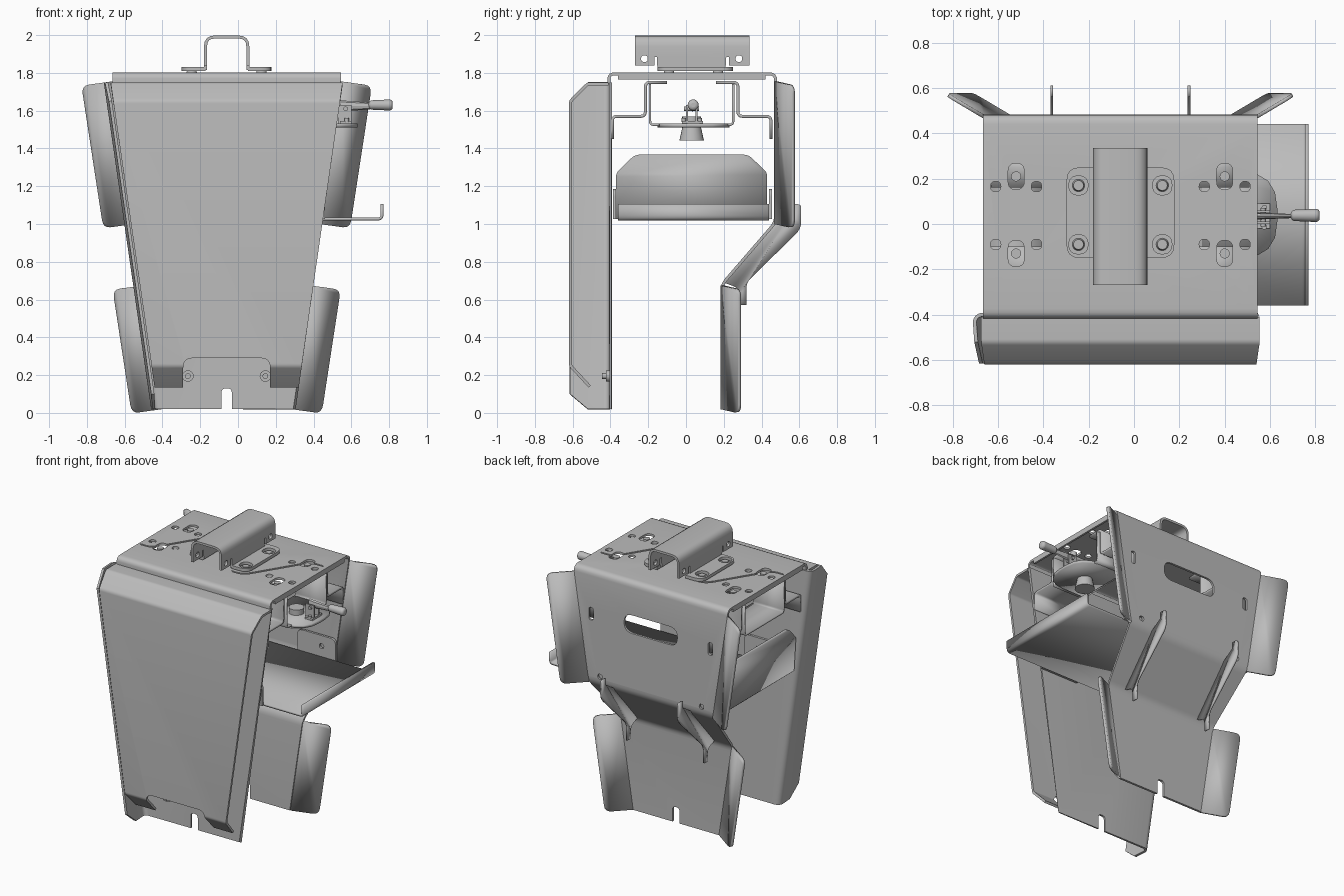
import bpy, bmesh, math
from mathutils import Vector

if "Cube" in bpy.data.objects:
    bpy.data.objects.remove(bpy.data.objects["Cube"])

grey = bpy.data.materials.new("plain grey metal")
grey.use_nodes = True
grey.diffuse_color = (0.5, 0.5, 0.5, 1)
grey.node_tree.nodes["Principled BSDF"].inputs["Base Color"].default_value = grey.diffuse_color

CX = -0.06          # centre line of the body
T = 0.016           # sheet thickness
parts = []


def fillet(pts, radii, closed, steps=4):
    """Round the corners of a path; radii is one number or one per point."""
    pts = [Vector(p) for p in pts]
    n = len(pts)
    radii = radii if isinstance(radii, list) else [radii] * n
    out = []
    for i, p in enumerate(pts):
        if radii[i] == 0 or (not closed and i in (0, n - 1)):
            out.append(p)
            continue
        a, b = pts[i - 1] - p, pts[(i + 1) % n] - p
        a = p + a.normalized() * min(radii[i], a.length * 0.49)
        b = p + b.normalized() * min(radii[i], b.length * 0.49)
        for k in range(steps + 1):
            t = k / steps
            out.append(a * (1 - t) ** 2 + p * 2 * t * (1 - t) + b * t * t)
    return out


def finish(name, bm, thick=0):
    bmesh.ops.recalc_face_normals(bm, faces=bm.faces)
    me = bpy.data.meshes.new(name)
    bm.to_mesh(me)
    bm.free()
    ob = bpy.data.objects.new(name, me)
    bpy.context.collection.objects.link(ob)
    me.materials.append(grey)
    if thick:
        mod = ob.modifiers.new("thickness", 'SOLIDIFY')
        mod.thickness, mod.offset = thick, 0
    parts.append(ob)
    return ob


def plate(name, pts, radii=0, thick=T):
    bm = bmesh.new()
    bm.faces.new([bm.verts.new(p) for p in fillet(pts, radii, True)])
    return finish(name, bm, thick)


def strip(name, pts, half, centre=CX, axis='x', r=0.035, thick=T):
    """Bent sheet: a profile (u, z) swept along an axis; half width may vary with z."""
    bm = bmesh.new()
    rows = []
    for u, z in fillet(pts, r, False):
        h = half(z) if callable(half) else half
        ends = (centre - h, centre + h)
        rows.append([bm.verts.new((e, u, z) if axis == 'x' else (u, e, z)) for e in ends])
    for a, b in zip(rows, rows[1:]):
        bm.faces.new((a[0], a[1], b[1], b[0]))
    return finish(name, bm, thick)


def cut(ob, holes, depth=0.06):
    """Cut rounded rectangles (axis, centre, width, height, radius) or outlines through a part."""
    bm = bmesh.new()
    for axis, c, w, h, r in holes:
        if isinstance(w, list):
            loop = [Vector(p) for p in w]
        else:
            w, h = w / 2, h / 2
            loop = fillet([(-w, -h), (w, -h), (w, h), (-w, h)], r, True, 5)
        to3 = {'x': lambda p, d: (d, p.x, p.y), 'y': lambda p, d: (p.x, d, p.y),
               'z': lambda p, d: (p.x, p.y, d)}[axis]
        lo, hi = [[bm.verts.new(Vector(c) + Vector(to3(p, d))) for p in loop] for d in (-depth, depth)]
        bm.faces.new(lo)
        bm.faces.new(hi)
        for i in range(len(loop)):
            j = (i + 1) % len(loop)
            bm.faces.new((lo[i], lo[j], hi[j], hi[i]))
    cutter = finish("cutter", bm)
    parts.remove(cutter)
    cutter.hide_render = True
    mod = ob.modifiers.new("holes", 'BOOLEAN')
    mod.object, mod.operation, mod.solver = cutter, 'DIFFERENCE', 'EXACT'
    bpy.context.view_layer.update()
    dg = bpy.context.evaluated_depsgraph_get()
    me = bpy.data.meshes.new_from_object(ob.evaluated_get(dg))
    ob.modifiers.clear()
    ob.data = me
    bpy.data.objects.remove(cutter)


def cyl(name, loc, r1, r2, depth, axis='z', seg=24):
    bm = bmesh.new()
    bmesh.ops.create_cone(bm, cap_ends=True, segments=seg, radius1=r1, radius2=r2, depth=depth)
    ob = finish(name, bm)
    ob.location = loc
    ob.rotation_euler = {'z': (0, 0, 0), 'x': (0, math.pi / 2, 0), 'y': (math.pi / 2, 0, 0)}[axis]
    return ob


def box(name, lo, hi):
    bm = bmesh.new()
    bmesh.ops.create_cube(bm, size=1)
    for v in bm.verts:
        v.co = [a if c < 0 else b for c, a, b in zip(v.co, lo, hi)]
    return finish(name, bm)


# Front tray: tapered panel with forward side flanges
def tray_half(z):
    return 0.645 - 0.145 * (1.75 - z)


bm = bmesh.new()
base = {(s, z): bm.verts.new((CX + s * tray_half(z), -0.4, z)) for s in (-1, 1) for z in (0.02, 1.75)}
bm.faces.new([base[k] for k in ((-1, 0.02), (1, 0.02), (1, 1.75), (-1, 1.75))])
for s in (-1, 1):
    rim = [(-0.52, 1.75), (-0.615, 1.65), (-0.615, 0.1), (-0.52, 0.02)]
    rim = [bm.verts.new((CX + s * (tray_half(z) + 0.07 * (y + 0.4)), y, z)) for y, z in rim]
    bm.faces.new([base[s, 0.02], base[s, 1.75]] + rim)
bends = [e for e in bm.edges if len(e.link_faces) == 2]
bmesh.ops.bevel(bm, geom=bends, offset=0.035, segments=4, profile=0.5, affect='EDGES')
tray = finish("front_tray", bm, T)
notch = ('y', (CX, -0.4, 0.04), 0.055, 0.18, 0.025)
cut(tray, [notch])

# Front cover with angled top and bottom edges
cover = strip("front_cover", [(-0.41, 1.742), (-0.52, 1.742), (-0.612, 1.65), (-0.612, 0.25), (-0.51, 0.14)],
              lambda z: tray_half(z) - 0.03, r=0.012)
cut(cover, [('y', (CX, -0.58, 0.14), 0.46, 0.3, 0.05)], 0.12)
for s in (-1, 1):
    cyl("cover_bolt", (CX + s * 0.205, -0.413, 0.195), 0.03, 0.03, 0.02, 'y')
    cyl("cover_bolt_tip", (CX + s * 0.205, -0.43, 0.195), 0.015, 0.015, 0.03, 'y')


# Top and back in one bent sheet
def back_half(z):
    return 0.605 if z > 1.755 else 0.605 - 0.153 * (1.755 - z)


shell = strip("top_and_back_shell", [(-0.408, 1.745), (-0.408, 1.795), (0.475, 1.795), (0.475, 1.01),
                                     (0.19, 0.68), (0.19, 0.02)], back_half)
holes = [('y', (CX, 0.475, 1.5), 0.42, 0.13, 0.065), ('y', (CX, 0.19, 0.04), 0.055, 0.18, 0.025)]
for s in (-1, 1):
    holes.append(('y', (CX + s * 0.47, 0.475, 1.49), 0.035, 0.09, 0.017))
    holes.append(('y', (CX + s * 0.4, 0.475, 1.06), 0.035, 0.035, 0.017))
    for y, ys in ((0.165, 0.21), (-0.09, -0.13)):
        for dx in (0.37, 0.55):
            holes.append(('z', (CX + s * dx, y, 1.795), 0.045, 0.045, 0.022))
        holes.append(('z', (CX + s * 0.46, ys, 1.795), 0.07, 0.115, 0.034))
cut(shell, holes)
# Shallow jogged groove on each side of the top
groove = [(-0.59, -0.165), (-0.5, -0.165), (-0.25, 0.235), (-0.15, 0.235)]
groove = [p.to_2d() for p in fillet([(x, y, 0) for x, y in groove], 0.06, False)]
outline = groove + [p + Vector((0.012, -0.012)) for p in reversed(groove)]
cut(shell, [('z', (dx, 0, 1.809), outline, 0, 0) for dx in (-0.065, 0.655)], 0.012)
for s in (-1, 1):
    x = CX + s * 0.598
    box("top_side_lip", (x - 0.007, -0.36, 1.765), (x + 0.007, 0.42, 1.79))
    for ys in (0.21, -0.13):
        cyl("slot_bolt", (CX + s * 0.46, ys, 1.78), 0.022, 0.022, 0.03)

    # Splayed back wings
    for name, y, top, bottom in (("upper_wing", 0.475, 1.755, 1.0), ("lower_wing", 0.19, 0.675, 0.02)):
        corners = [(0, 0, bottom), (0, 0, top), (0.16, 0.095, top - 0.022), (0.16, 0.095, bottom - 0.022)]
        plate(name, [(CX + s * (back_half(z + (0.022 if dx else 0)) + dx), y + dy, z)
                     for dx, dy, z in corners], [0, 0, 0.045, 0.045])

    # Cable hooks on the back
    x = CX + s * 0.303
    plate("back_hook", [(x, y, z) for y, z in (
        (0.47, 1.0), (0.56, 1.06), (0.56, 1.105), (0.61, 1.105), (0.61, 0.975), (0.32, 0.69),
        (0.32, 0.57), (0.28, 0.57), (0.28, 0.66), (0.2, 0.69))], [0, 0, 0, 0.02, 0.04, 0.03, 0, 0, 0.03, 0], 0.012)

    # Inner step brackets and cradle below the top
    for q in (-1, 1):
        step = [(0.42, 1.45), (0.42, 1.57), (0.245, 1.57), (0.245, 1.75), (0.13, 1.75)]
        strip("step_bracket", [(0.03 + q * y, z) for y, z in step], 0.15, CX + s * 0.42, r=0.025)
    strip("cradle", [(-0.19, 1.74), (-0.19, 1.525), (0.25, 1.525), (0.25, 1.74)], 0.12, CX + s * 0.46, r=0.02,
          thick=0.012)

# Top grab channel and its feet
channel = strip("grab_channel", [(-0.172, 1.84), (-0.172, 1.99), (0.052, 1.99), (0.052, 1.84)], 0.3025, 0.0325, 'y',
                r=0.05)
cut(channel, [('x', (CX, y, z), w, h, r) for y, z, w, h, r in (
    (-0.22, 1.875, 0.035, 0.035, 0.017), (0.28, 1.875, 0.035, 0.035, 0.017),
    (-0.16, 1.85, 0.015, 0.07, 0.005), (0.22, 1.85, 0.015, 0.07, 0.005))], 0.2)
for s in (-1, 1):
    inner, outer = CX + s * 0.112, CX + s * 0.238
    box("grab_leg", (inner - 0.008, -0.15, 1.815), (inner + 0.008, 0.21, 1.85))
    foot = plate("grab_foot", [(inner, -0.15, 1.82), (outer, -0.15, 1.82), (outer, 0.25, 1.82), (inner, 0.25, 1.82)],
                 [0, 0.06, 0.06, 0], 0.022)
    spots = [(CX + s * 0.185, y, 1.82) for y in (0.17, -0.09)]
    cut(foot, [('z', c, 0.084, 0.084, 0.041) for c in spots])
    for c in spots:
        cyl("foot_bolt", (c[0], c[1], 1.812), 0.028, 0.022, 0.024)

# Inner shelf with outer lip, tall end wall and mounting tabs
strip("shelf", [(0.762, 1.105), (0.762, 1.027), (-0.585, 1.027)], 0.4, 0.04, 'y', r=0.02)
plate("shelf_end_wall", [(x, y, z) for x, y, z in (
    (-0.585, -0.37, 1.027), (-0.585, 0.43, 1.027), (-0.6, 0.43, 1.27), (-0.61, 0.33, 1.367),
    (-0.61, -0.27, 1.367), (-0.6, -0.37, 1.27))], [0, 0, 0.02, 0.03, 0.03, 0.02])
for y in (-0.378, 0.448):
    for a in (0.16, -0.5):
        tab = plate("shelf_tab", [(a, y, 1.027), (a + 0.3, y, 1.027), (a + 0.3, y, 1.185), (a, y, 1.185)],
                    [0, 0, 0.04, 0.04])
        cut(tab, [('y', (a + 0.19, y, 1.11), 0.035, 0.035, 0.017)])

# Lever platform, clamp and handle
plate("lever_platform", [(0.3, -0.15, 1.522), (0.632, -0.15, 1.522), (0.632, 0.23, 1.522), (0.3, 0.23, 1.522)],
      [0, 0.16, 0.16, 0], 0.02)
cyl("stop_cone", (0.44, 0.03, 1.487), 0.065, 0.045, 0.09)
cyl("stop_collar", (0.44, 0.03, 1.55), 0.05, 0.05, 0.04)
box("clamp_base", (0.54, -0.02, 1.53), (0.6, 0.09, 1.545))
for y in (0.005, 0.055):
    box("clamp_cheek", (0.53, y - 0.005, 1.53), (0.6, y + 0.005, 1.63))
    cyl("clamp_bolt", (0.575, 0.03 + (y - 0.03) * 1.7, 1.55), 0.012, 0.012, 0.02)
cyl("clamp_pin", (0.57, 0.03, 1.61), 0.012, 0.012, 0.08, 'y')
arm = cyl("lever_arm", (0.62, 0.035, 1.625), 0.03, 0.018, 0.16, 'x', 8)
arm.scale = (1, 0.5, 1)
grip = cyl("lever_grip", (0.755, 0.038, 1.63), 0.024, 0.03, 0.128, 'x')
bev = grip.modifiers.new("rounded", 'BEVEL')
bev.width, bev.segments, bev.angle_limit = 0.018, 4, math.radians(60)

# Smooth the bends, keep the sheet edges sharp
bpy.ops.object.select_all(action='DESELECT')
for ob in parts:
    ob.select_set(True)
bpy.context.view_layer.objects.active = parts[0]
bpy.ops.object.shade_smooth_by_angle(angle=math.radians(30))
